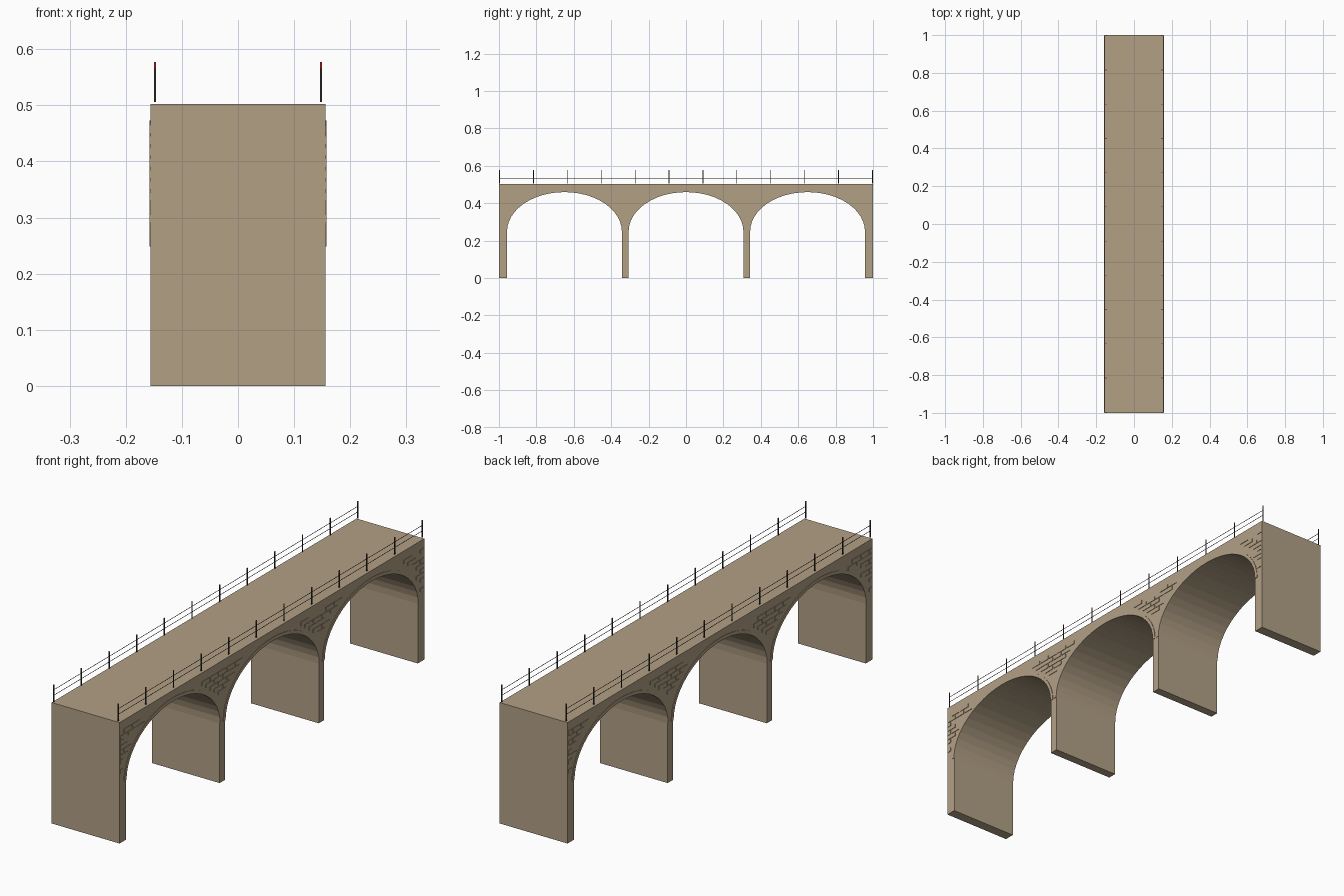
import bpy, bmesh, math, random

if "Cube" in bpy.data.objects:
    bpy.data.objects.remove(bpy.data.objects["Cube"])

random.seed(4)
HALF_W, TOP = 0.156, 0.502
SPRING, RISE, HALF_SPAN = 0.248, 0.211, 0.307
CENTRES = (-0.65, 0.0, 0.65)
RING = 0.014
RELIEF = 0.002


def material(name, rgb):
    m = bpy.data.materials.new(name)
    m.diffuse_color = (*rgb, 1)
    m.use_nodes = True
    m.node_tree.nodes["Principled BSDF"].inputs["Base Color"].default_value = m.diffuse_color
    return m


stone = material("stone", (0.445, 0.350, 0.235))
metal = material("dark_metal", (0.035, 0.036, 0.036))
red = material("red", (0.5, 0.02, 0.02))


def finish(name, bm, mat):
    bmesh.ops.recalc_face_normals(bm, faces=bm.faces)
    me = bpy.data.meshes.new(name)
    bm.to_mesh(me)
    bm.free()
    me.materials.append(mat)
    ob = bpy.data.objects.new(name, me)
    bpy.context.collection.objects.link(ob)
    return ob


def add_box(bm, x0, x1, y0, y1, z0, z1):
    vs = bmesh.ops.create_cube(bm, size=1)["verts"]
    for v in vs:
        v.co = ((x0 + x1) / 2 + v.co.x * (x1 - x0),
                (y0 + y1) / 2 + v.co.y * (y1 - y0),
                (z0 + z1) / 2 + v.co.z * (z1 - z0))


def add_prism(bm, profile, x0, x1):
    """Extrude a (y, z) outline along x."""
    face = bm.faces.new([bm.verts.new((x0, y, z)) for y, z in profile])
    ext = bmesh.ops.extrude_face_region(bm, geom=[face])
    for v in ext["geom"]:
        if isinstance(v, bmesh.types.BMVert):
            v.co.x = x1


def arch(centre, grow=0.0, n=24):
    """Half ellipse from the -y springing to the +y springing."""
    return [(centre - (HALF_SPAN + grow) * math.cos(math.pi * i / n),
             SPRING + (RISE + grow) * math.sin(math.pi * i / n)) for i in range(n + 1)]


# Bridge body: deck, piers and three arches as one extruded outline
outline = [(1, 0), (1, TOP), (-1, TOP), (-1, 0)]
for c in CENTRES:
    outline += [(c - HALF_SPAN, 0)] + arch(c) + [(c + HALF_SPAN, 0)]
bm = bmesh.new()
add_prism(bm, outline, -HALF_W, HALF_W)
finish("bridge_body", bm, stone)

# Raised rings around the arches
bm = bmesh.new()
for side in (-1, 1):
    for c in CENTRES:
        add_prism(bm, arch(c) + arch(c, RING)[::-1],
                  side * (HALF_W - 0.001), side * (HALF_W + RELIEF))
finish("arch_rings", bm, stone)


# Raised bricks between the arches, in staggered rows
def clear_of_arches(y, z):
    return all(((y - c) / (HALF_SPAN + RING)) ** 2
               + ((z - SPRING) / (RISE + RING)) ** 2 > 1.0 for c in CENTRES)


BRICK_L, BRICK_H, GAP = 0.05, 0.015, 0.005
bm = bmesh.new()
for side in (-1, 1):
    x0, x1 = sorted((side * (HALF_W - 0.001), side * (HALF_W + RELIEF)))
    for row in range(10):
        z0 = 0.27 + row * (BRICK_H + GAP)
        z1 = z0 + BRICK_H
        for pier in (-1.0, -0.325, 0.325, 1.0):
            for k in range(-4, 4):
                y0 = pier + (k + 0.5 * (row % 2)) * (BRICK_L + GAP)
                y1 = y0 + BRICK_L
                y0, y1 = max(y0, -0.998), min(y1, 0.998)
                if y1 - y0 < 0.015 or max(abs(y0 - pier), abs(y1 - pier)) > 0.165:
                    continue
                if not (clear_of_arches(y0, z0) and clear_of_arches(y1, z0)):
                    continue
                if random.random() < 0.06:
                    continue
                add_box(bm, x0, x1, y0, y1, z0, z1)
finish("bricks", bm, stone)

# Railings: twelve posts with red tips and two thin rails on each side
RAIL_X, POST, TIP = 0.148, 0.0019, 0.566
post_y = [-0.997 + 1.994 * i / 11 for i in range(12)]


def add_posts(name, z0, z1, mat):
    bm = bmesh.new()
    for side in (-1, 1):
        x = side * RAIL_X
        for y in post_y:
            add_box(bm, x - POST, x + POST, y - POST, y + POST, z0, z1)
    finish(name, bm, mat)


add_posts("railing_posts", 0.506, TIP, metal)
add_posts("post_tips", TIP, 0.577, red)

bm = bmesh.new()
for side in (-1, 1):
    x = side * RAIL_X
    for z in (0.533, 0.556):
        add_box(bm, x - 0.0007, x + 0.0007, -0.997, 0.997, z - 0.0007, z + 0.0007)
finish("railing_rails", bm, metal)
